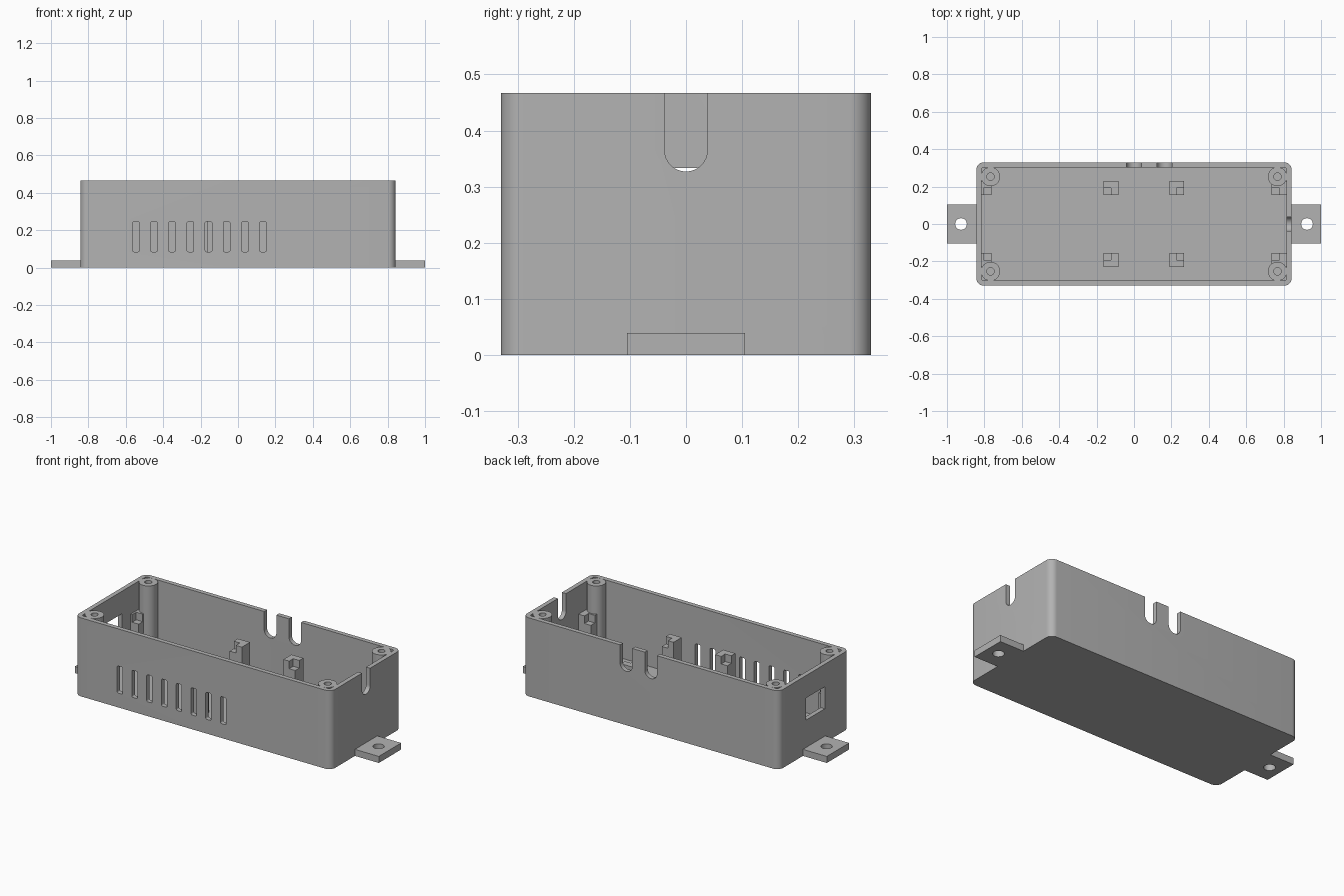
import bpy, bmesh, math
from mathutils import Vector

cube = bpy.data.objects.get("Cube")
if cube:
    bpy.data.objects.remove(cube, do_unlink=True)

grey = bpy.data.materials.new("plain_grey")
grey.use_nodes = True
grey.diffuse_color = (0.45, 0.45, 0.45, 1)
grey.node_tree.nodes["Principled BSDF"].inputs["Base Color"].default_value = grey.diffuse_color


def rounded(u0, u1, v0, v1, r=0, seg=8):
    """Outline of a rectangle with rounded corners."""
    if r == 0:
        return [(u0, v0), (u1, v0), (u1, v1), (u0, v1)]
    pts = []
    corners = [(u1 - r, v1 - r), (u0 + r, v1 - r), (u0 + r, v0 + r), (u1 - r, v0 + r)]
    for q, (cu, cv) in enumerate(corners):
        for i in range(seg + 1):
            a = (q + i / seg) * math.pi / 2
            pts.append((cu + r * math.cos(a), cv + r * math.sin(a)))
    return pts


def circle(cx, cy, r, n=32):
    return [(cx + r * math.cos(2 * math.pi * i / n),
             cy + r * math.sin(2 * math.pi * i / n)) for i in range(n)]


def prism(name, outline, t0, t1, axis="z"):
    """Extrude an outline from t0 to t1 along an axis."""
    place = {"z": lambda u, v, t: (u, v, t),
             "y": lambda u, v, t: (u, t, v),
             "x": lambda u, v, t: (t, u, v)}[axis]
    bm = bmesh.new()
    face = bm.faces.new([bm.verts.new(place(u, v, t0)) for u, v in outline])
    ext = bmesh.ops.extrude_face_region(bm, geom=[face])
    verts = [e for e in ext["geom"] if isinstance(e, bmesh.types.BMVert)]
    bmesh.ops.translate(bm, verts=verts, vec=Vector(place(0, 0, t1 - t0)))
    bmesh.ops.remove_doubles(bm, verts=bm.verts, dist=1e-5)
    bmesh.ops.recalc_face_normals(bm, faces=bm.faces)
    mesh = bpy.data.meshes.new(name)
    bm.to_mesh(mesh)
    bm.free()
    obj = bpy.data.objects.new(name, mesh)
    bpy.context.collection.objects.link(obj)
    mesh.materials.append(grey)
    return obj


def activate(obj):
    bpy.ops.object.select_all(action="DESELECT")
    obj.select_set(True)
    bpy.context.view_layer.objects.active = obj


def cut(obj, cutter):
    """Subtract the cutter, then discard it."""
    cutter.hide_render = True
    mod = obj.modifiers.new("cut", "BOOLEAN")
    mod.operation = "DIFFERENCE"
    mod.solver = "EXACT"
    mod.object = cutter
    activate(obj)
    bpy.ops.object.modifier_apply(modifier=mod.name)
    bpy.data.objects.remove(cutter, do_unlink=True)


def finish(obj):
    activate(obj)
    bpy.ops.object.shade_smooth_by_angle(angle=math.radians(30))


LX, LY, TOP, WALL, FLOOR = 0.843, 0.33, 0.467, 0.027, 0.03
ix, iy = LX - WALL, LY - WALL

# Open-topped case
case = prism("case_shell", rounded(-LX, LX, -LY, LY, 0.04), 0, TOP)
cut(case, prism("cavity", rounded(-ix, ix, -iy, iy, 0.013), FLOOR, 0.6))

# Front ventilation slots
for i in range(8):
    x = -0.546 + i * 0.0971
    cut(case, prism("slot", rounded(x - 0.018, x + 0.018, 0.085, 0.246, 0.008, 4),
                    -0.36, -0.28, "y"))

# Round-bottomed cable notches in the back and left walls
for x in (0, 0.163):
    cut(case, prism("notch", rounded(x - 0.04, x + 0.04, 0.32, 0.6, 0.0399),
                    0.28, 0.36, "y"))
cut(case, prism("notch", rounded(-0.038, 0.038, 0.327, 0.6, 0.0379), 0.79, 0.87, "x"))

# Connector window in the right wall
cut(case, prism("window", rounded(-0.1, 0.075, 0.202, 0.333), -0.87, -0.79, "x"))
finish(case)

# Screw bosses in the four corners
for sx in (-1, 1):
    for sy in (-1, 1):
        cx, cy = sx * 0.767, sy * 0.253
        boss = prism("screw_boss", circle(cx, cy, 0.051), FLOOR - 0.01, TOP)
        cut(boss, prism("screw_hole", circle(cx, cy, 0.02), 0.1, 0.6))
        finish(boss)

# Mounting tabs at both ends
for side, s in (("left", 1), ("right", -1)):
    a, b = sorted((s * 0.83, s * 1.0))
    tab = prism("mounting_tab_" + side, rounded(a, b, -0.105, 0.105), 0, 0.039)
    cut(tab, prism("tab_hole", circle(s * 0.925, 0, 0.031), -0.1, 0.1))
    finish(tab)

# Board supports with a pocket holding each board corner: block x range, pocket x range
supports = [(-0.83, -0.762, -0.805, -0.762), (-0.163, -0.083, -0.163, -0.123),
            (0.19, 0.268, 0.228, 0.268), (0.735, 0.83, 0.735, 0.777)]
GAP = 0.02
for x0, x1, p0, p1 in supports:
    # Overshoot the pocket on its open side
    p0 -= GAP if p0 == x0 else 0
    p1 += GAP if p1 == x1 else 0
    for sy in (-1, 1):
        ya, yb = sorted((sy * 0.155, sy * 0.231))
        pa, pb = sorted((sy * (0.155 - GAP), sy * 0.193))
        block = prism("board_support", rounded(x0, x1, ya, yb), FLOOR - 0.01, 0.3)
        cut(block, prism("pocket", rounded(p0, p1, pa, pb), 0.255, 0.4))
